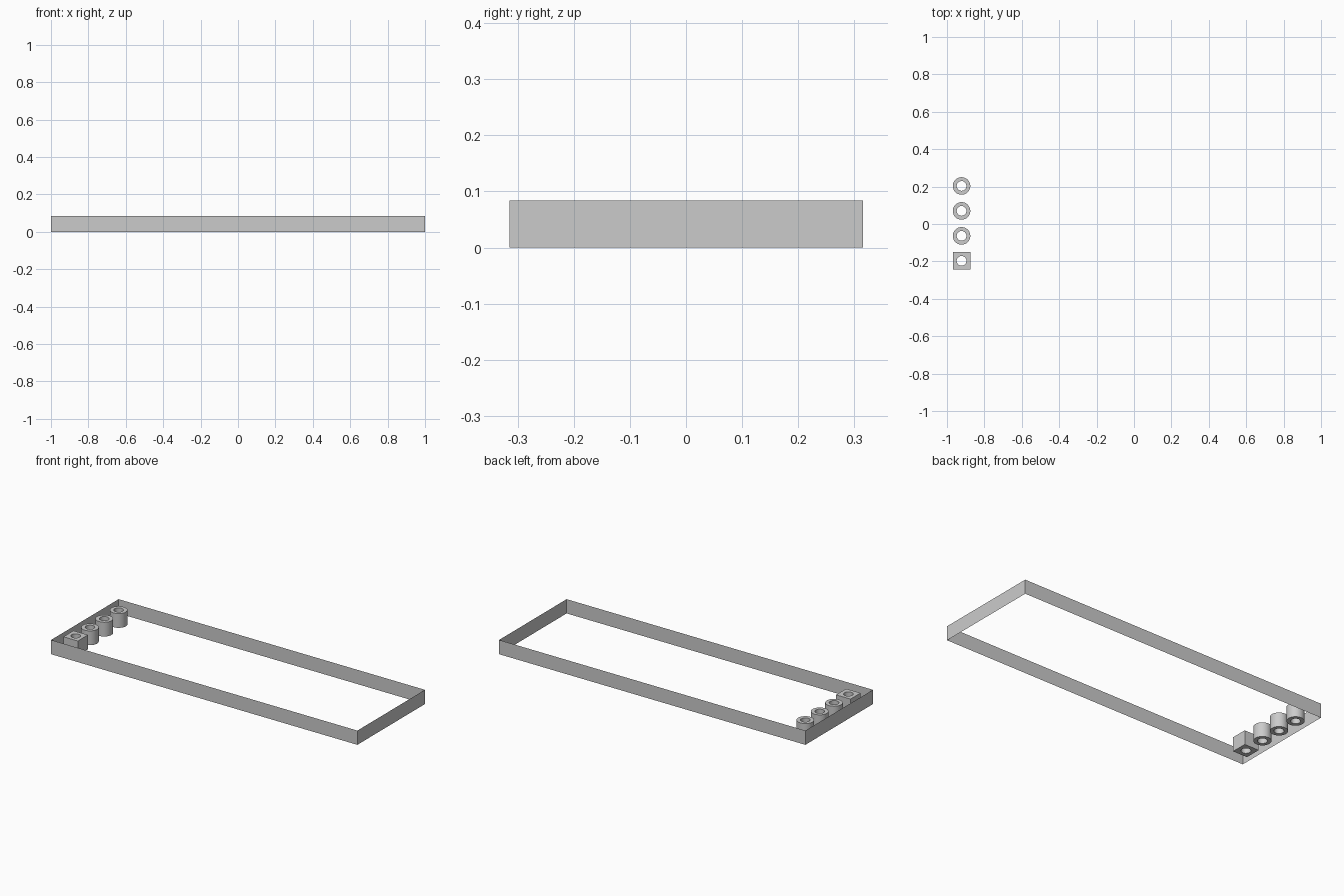
import bpy
import bmesh
from math import cos, sin, tau

HEIGHT = 0.084
HALF_X, HALF_Y = 1.0, 0.315
PAD_X, FIRST_Y, PITCH = -0.922, -0.197, 0.1335
PAD_R, HOLE_R, SEGMENTS = 0.047, 0.026, 32

cube = bpy.data.objects.get("Cube")
if cube:
    bpy.data.objects.remove(cube, do_unlink=True)

# Single plain grey finish
grey = bpy.data.materials.new("light_grey")
grey.use_nodes = True
colour = (0.6, 0.6, 0.6, 1.0)
grey.diffuse_color = colour
grey.node_tree.nodes["Principled BSDF"].inputs["Base Color"].default_value = colour


def finish(name, bm, location=(0, 0, 0)):
    """Turn a bmesh into a named, coloured object."""
    mesh = bpy.data.meshes.new(name)
    bm.to_mesh(mesh)
    bm.free()
    mesh.materials.append(grey)
    obj = bpy.data.objects.new(name, mesh)
    obj.location = location
    bpy.context.collection.objects.link(obj)
    return obj


def bridge(bm, ring_a, ring_b):
    """Join two closed rings of vertices with quads."""
    n = len(ring_a)
    for i in range(n):
        j = (i + 1) % n
        bm.faces.new((ring_a[i], ring_a[j], ring_b[j], ring_b[i]))


def make_frame():
    """Thin open wall around the board edge."""
    bm = bmesh.new()
    corners = [(-HALF_X, -HALF_Y), (HALF_X, -HALF_Y), (HALF_X, HALF_Y), (-HALF_X, HALF_Y)]
    rings = [[bm.verts.new((x, y, z)) for x, y in corners] for z in (0, HEIGHT)]
    bridge(bm, *rings)
    return finish("outer_frame", bm)


def make_pad(name, y, square):
    """Upright round or square sleeve with a round through hole."""
    bm = bmesh.new()

    def ring(radius, z, squared):
        verts = []
        for i in range(SEGMENTS):
            c, s = cos(tau * i / SEGMENTS), sin(tau * i / SEGMENTS)
            r = radius / max(abs(c), abs(s)) if squared else radius
            verts.append(bm.verts.new((r * c, r * s, z)))
        return verts

    rings = [ring(PAD_R, 0, square), ring(PAD_R, HEIGHT, square),
             ring(HOLE_R, HEIGHT, False), ring(HOLE_R, 0, False)]
    for i in range(4):
        bridge(bm, rings[i], rings[(i + 1) % 4])
    obj = finish(name, bm, (PAD_X, y, 0))

    # Smooth round walls, sharp rims
    bpy.ops.object.select_all(action="DESELECT")
    obj.select_set(True)
    bpy.context.view_layer.objects.active = obj
    bpy.ops.object.shade_smooth_by_angle()


make_frame()
make_pad("square_pad", FIRST_Y, True)
for k in range(1, 4):
    make_pad(f"round_pad_{k}", FIRST_Y + k * PITCH, False)
